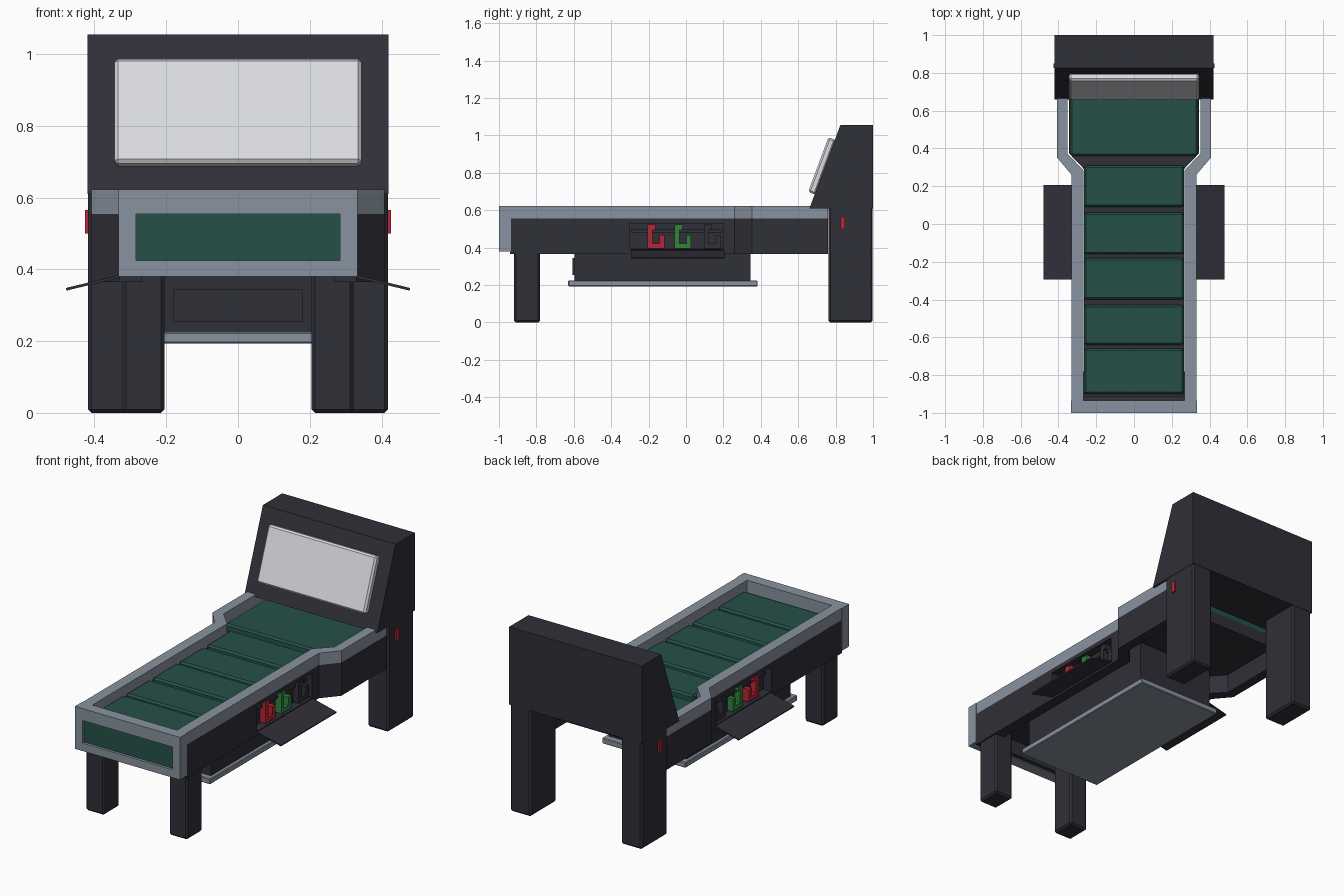
import bpy, bmesh, math
from mathutils import Matrix, Vector

cube = bpy.data.objects.get("Cube")
if cube:
    bpy.data.objects.remove(cube, do_unlink=True)


def material(name, rgb):
    m = bpy.data.materials.new(name)
    m.use_nodes = True
    m.diffuse_color = (*rgb, 1)
    m.node_tree.nodes["Principled BSDF"].inputs["Base Color"].default_value = (*rgb, 1)
    return m


DARK = material("charcoal", (0.03, 0.029, 0.04))
GREY = material("blue grey", (0.25, 0.29, 0.35))
GREEN = material("deep green", (0.018, 0.083, 0.064))
WHITE = material("screen white", (0.7, 0.71, 0.74))
RED = material("signal red", (0.5, 0.018, 0.035))
LIME = material("signal green", (0.03, 0.23, 0.045))


def add_prism(bm, pts, axis, lo, hi):
    """Extrude a 2D outline along an axis; outline is in the other two axes in order."""
    def place(p, d):
        c = list(p)
        c.insert("xyz".index(axis), d)
        return bm.verts.new(c)
    a = [place(p, lo) for p in pts]
    b = [place(p, hi) for p in pts]
    bm.faces.new(a)
    bm.faces.new(b[::-1])
    for i in range(len(a)):
        j = (i + 1) % len(a)
        bm.faces.new((a[i], b[i], b[j], a[j]))


def finish(name, bm, mat, mirror=False, bevel=0):
    bmesh.ops.recalc_face_normals(bm, faces=bm.faces)
    me = bpy.data.meshes.new(name)
    bm.to_mesh(me)
    bm.free()
    ob = bpy.data.objects.new(name, me)
    bpy.context.collection.objects.link(ob)
    me.materials.append(mat)
    if bevel:
        m = ob.modifiers.new("bevel", "BEVEL")
        m.width, m.segments = bevel, 1
    if mirror:
        m = ob.modifiers.new("mirror", "MIRROR")
        m.use_mirror_merge = False
    return ob


def prism(name, pts, axis, lo, hi, mat, **kw):
    bm = bmesh.new()
    add_prism(bm, pts, axis, lo, hi)
    return finish(name, bm, mat, **kw)


def box(name, x, y, z, mat, **kw):
    rect = [(x[0], y[0]), (x[1], y[0]), (x[1], y[1]), (x[0], y[1])]
    return prism(name, rect, "z", z[0], z[1], mat, **kw)


# Side rails and body walls share one plan that widens at the head
FOOT, HEAD = -0.94, 0.76
outer = [(0.33, 0.26), (0.408, 0.352), (0.408, HEAD)]
inner = [(0.352, HEAD), (0.352, 0.372), (0.268, 0.285), (0.268, FOOT)]
plan = [(0.33, FOOT)] + outer + inner
notch = [(0.33, -0.3), (0.282, -0.3), (0.282, 0.2), (0.33, 0.2)]
prism("side_rail", plan, "z", 0.555, 0.623, GREY, mirror=True)

bm = bmesh.new()
add_prism(bm, plan, "z", 0.365, 0.39)
add_prism(bm, [(0.33, FOOT)] + notch + outer + inner, "z", 0.39, 0.53)
add_prism(bm, plan, "z", 0.53, 0.555)
finish("body_wall", bm, DARK, mirror=True)

# Deck beneath the cushions
deck = [(0.264, FOOT), (0.264, 0.29), (0.345, 0.375), (0.345, HEAD)]
prism("deck", deck + [(-x, y) for x, y in reversed(deck)], "z", 0.47, 0.54, DARK)
box("foot_wall", (-0.268, 0.268), (FOOT, -0.91), (0.385, 0.55), DARK)

# Cushions
seams = [(-0.9, -0.66), (-0.64, -0.43), (-0.4, -0.18), (-0.16, 0.06), (0.09, 0.31)]
for i, span in enumerate(seams):
    box(f"cushion_{i + 1}", (-0.264, 0.264), span, (0.53, 0.578), GREEN, bevel=0.01)
box("head_cushion", (-0.338, 0.338), (0.36, HEAD), (0.53, 0.578), GREEN, bevel=0.01)

# Foot frame with a recessed panel
bm = bmesh.new()
for s in (-1, 1):
    add_prism(bm, [(s * 0.285, 0.38), (s * 0.333, 0.38), (s * 0.333, 0.623), (s * 0.285, 0.623)],
              "y", -1, -0.935)
for lo, hi in ((0.38, 0.425), (0.555, 0.623)):
    add_prism(bm, [(-0.285, lo), (0.285, lo), (0.285, hi), (-0.285, hi)], "y", -1, -0.935)
finish("foot_frame", bm, GREY)
box("foot_panel", (-0.285, 0.285), (-0.985, -0.938), (0.425, 0.555), GREEN)

# Legs
box("front_leg", (0.205, 0.322), (-0.92, -0.78), (0, 0.47), DARK, mirror=True, bevel=0.01)
box("rear_leg", (0.285, 0.418), (0.762, 0.998), (0, 0.63), DARK, mirror=True, bevel=0.01)
box("leg_marker", (0.41, 0.427), (0.825, 0.85), (0.5, 0.565), RED, mirror=True)

# Head cabinet with a tilted screen
prism("head_cabinet", [(0.66, 0.61), (0.825, 1.055), (1, 1.055), (1, 0.61)],
      "x", -0.42, 0.42, DARK)
bm = bmesh.new()
tilt = math.atan2(0.165, 0.445)
bmesh.ops.create_cube(bm, size=1, matrix=Matrix.Translation(Vector((0, 0.727, 0.837)))
                      @ Matrix.Rotation(-tilt, 4, "X") @ Matrix.Diagonal((0.688, 0.042, 0.312, 1)))
finish("screen", bm, WHITE, bevel=0.01)

# Pedestal under the body
box("pedestal", (-0.245, 0.245), (-0.595, 0.345), (0.222, 0.475), DARK)
box("pedestal_panel", (-0.18, 0.18), (-0.606, -0.59), (0.255, 0.345), DARK)
box("base_plate", (-0.265, 0.265), (-0.63, 0.383), (0.193, 0.225), GREY, bevel=0.004)

# Side lockers: fold-down flap, hanging bar and tool hooks
prism("locker_flap", [(0.3, 0.392), (0.48, 0.348), (0.478, 0.341), (0.298, 0.384)][::-1],
      "y", -0.295, 0.207, DARK, mirror=True)
box("locker_bar", (0.28, 0.298), (-0.295, 0.195), (0.482, 0.497), DARK, mirror=True)


def hook(name, y, mat):
    w, t, z = 0.09, 0.026, 0.395
    shape = [(0, 0), (w, 0), (w, 0.072), (w - t, 0.072), (w - t, t), (t, t),
             (t, 0.1), (0.042, 0.1), (0.042, 0.13), (0, 0.13)]
    prism(name, [(y + a, z + b) for a, b in shape], "x", 0.281, 0.318, mat, mirror=True)


hook("red_tool", -0.205, RED)
hook("green_tool", -0.062, LIME)
hook("dark_tool", 0.095, DARK)
